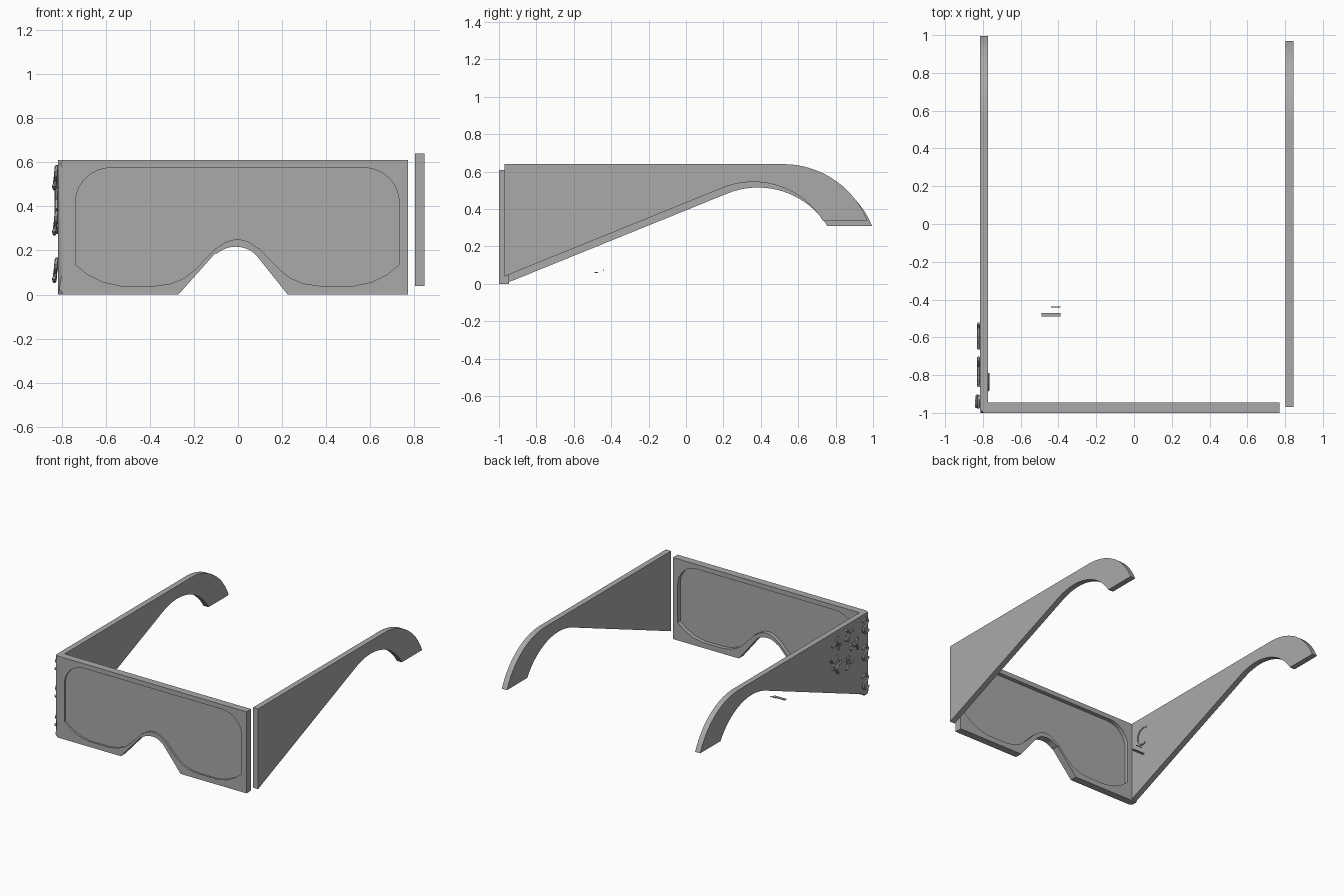
import bpy, bmesh, math
from mathutils import Matrix

cube = bpy.data.objects.get("Cube")
if cube:
    bpy.data.objects.remove(cube, do_unlink=True)

grey = bpy.data.materials.new("plain grey")
grey.diffuse_color = (0.4, 0.4, 0.4, 1)
grey.use_nodes = True
grey.node_tree.nodes["Principled BSDF"].inputs["Base Color"].default_value = (0.4, 0.4, 0.4, 1)

# 2D plane to world: XZ plates extrude along y, YZ plates extrude along x
XZ = Matrix(((1, 0, 0, 0), (0, 0, -1, 0), (0, 1, 0, 0), (0, 0, 0, 1)))
YZ = Matrix(((0, 0, 1, 0), (1, 0, 0, 0), (0, 1, 0, 0), (0, 0, 0, 1)))


def arc(cx, cy, rx, ry, a0, a1, n=12):
    return [(cx + rx * math.cos(math.radians(a0 + (a1 - a0) * i / n)),
             cy + ry * math.sin(math.radians(a0 + (a1 - a0) * i / n))) for i in range(n + 1)]


def curve_mesh(name, loops, closed, matrix, **settings):
    """Turn poly splines into a mesh object."""
    cu = bpy.data.curves.new(name, "CURVE")
    for key, value in settings.items():
        setattr(cu, key, value)
    for loop in loops:
        sp = cu.splines.new("POLY")
        sp.points.add(len(loop) - 1)
        for p, co in zip(sp.points, loop):
            p.co = (*co, 0, 1) if len(co) == 2 else (*co, 1)
        sp.use_cyclic_u = closed
    tmp = bpy.data.objects.new(name + "_curve", cu)
    bpy.context.collection.objects.link(tmp)
    bpy.context.view_layer.update()
    me = bpy.data.meshes.new_from_object(tmp.evaluated_get(bpy.context.evaluated_depsgraph_get()))
    bpy.data.objects.remove(tmp, do_unlink=True)
    me.transform(matrix)
    bm = bmesh.new()
    bm.from_mesh(me)
    bmesh.ops.remove_doubles(bm, verts=bm.verts, dist=0.0001)
    bmesh.ops.recalc_face_normals(bm, faces=bm.faces)
    bm.to_mesh(me)
    bm.free()
    me.materials.clear()
    me.materials.append(grey)
    ob = bpy.data.objects.new(name, me)
    bpy.context.collection.objects.link(ob)
    return ob


def plate(name, loops, plane, lo, hi):
    shift = (0, (lo + hi) / 2, 0) if plane is XZ else ((lo + hi) / 2, 0, 0)
    return curve_mesh(name, loops, True, Matrix.Translation(shift) @ plane,
                      dimensions="2D", fill_mode="BOTH", extrude=(hi - lo) / 2)


def strokes(name, lines, radius):
    return curve_mesh(name, lines, False, Matrix(), dimensions="3D", fill_mode="FULL",
                      bevel_depth=radius, bevel_resolution=1, use_fill_caps=True)


# Front frame with nose notch and one wide opening
outline = [(-0.815, 0), (-0.27, 0), (-0.105, 0.185)]
outline += arc(-0.01, 0.12, 0.115, 0.097, 136, 44, 10)
outline += [(0.085, 0.175), (0.225, 0), (0.77, 0), (0.77, 0.61), (-0.815, 0.61)]
half = arc(0.57, 0.42, 0.163, 0.155, 90, 0)
half += [(0.733, 0.135), (0.68, 0.092), (0.61, 0.057), (0.53, 0.04), (0.37, 0.04),
         (0.30, 0.05), (0.24, 0.075), (0.19, 0.115), (0.10, 0.208)]
half += arc(0, 0.13, 0.12, 0.12, 48, 90, 6)
opening = half + [(-x, z) for x, z in reversed(half[:-1])]
opening = [(x - 0.003, z) for x, z in opening]
frame = plate("front_frame", [outline, opening], XZ, -1, -0.945)

# Round the hinge corner of the frame
bm = bmesh.new()
bm.from_mesh(frame.data)
corner = [e for e in bm.edges if all(v.co.x < -0.81 and v.co.y < -0.99 for v in e.verts)]
bmesh.ops.bevel(bm, geom=corner, offset=0.02, segments=4, profile=0.5, affect="EDGES")
bm.to_mesh(frame.data)
bm.free()

# Thin lens sheet inside the opening
plate("lens", [opening], XZ, -0.987, -0.975)

# Temples: straight top, tapering bottom and hooked ear end
temple = [(-0.97, 0.04), (-0.97, 0.64)]
temple += arc(0.52, 0.1525, 0.4875, 0.4875, 90, 22.6, 20)
temple += arc(0.36, 0.1085, 0.4365, 0.4365, 32, 111.5, 20)
plate("left_temple", [temple], YZ, 0.803, 0.845)
plate("right_temple", [[(y + 0.025, z - 0.03) for y, z in temple]], YZ, -0.815, -0.773)

# Ring of curved rays in relief on the outer face of the right temple
rays = []
for i in range(11):
    a = 2 * math.pi * i / 11
    ray = []
    for j in range(6):
        t = j / 5
        r = 0.075 + 0.085 * t
        b = a + 0.35 * math.sin(t * math.pi) * (1 if i % 2 else -1)
        ray.append((-0.822, -0.695 + 1.05 * r * math.cos(b), 0.43 + 0.95 * r * math.sin(b)))
    rays.append(ray)
strokes("ray_ornament", rays, 0.009)

# Three hooked curls stacked near the hinge corner
curls = []
for z0 in (0.53, 0.325, 0.11):
    top = arc(-0.94, z0 + 0.025, 0.03, 0.025, 20, 270, 8)
    low = arc(-0.94, z0 - 0.025, 0.03, 0.025, 90, -160, 8)
    pts = top + low[1:]
    curls.append([(-0.82 - 0.014 * (i / (len(pts) - 1)), y, z) for i, (y, z) in enumerate(pts)])
strokes("corner_curls", curls, 0.009)

# Open arc in shallow relief on the inner face of the right temple
strokes("inner_arc", [[(-0.773, y, z) for y, z in arc(-0.82, 0.46, 0.06, 0.065, 60, 290, 14)]], 0.007)

# Two small loose slivers behind the frame
for name, size, loc in (("long_sliver", (0.10, 0.02, 0.005), (-0.44, -0.48, 0.06)),
                        ("short_sliver", (0.05, 0.005, 0.005), (-0.415, -0.44, 0.075))):
    bpy.ops.mesh.primitive_cube_add(size=1, location=loc)
    ob = bpy.context.object
    ob.name = name
    ob.scale = size
    ob.data.materials.append(grey)

# Smooth the curves, keep the edges crisp
bpy.ops.object.select_all(action="DESELECT")
for ob in bpy.context.scene.objects:
    if ob.type == "MESH" and grey.name in ob.data.materials:
        ob.select_set(True)
        bpy.context.view_layer.objects.active = ob
bpy.ops.object.shade_smooth_by_angle(angle=math.radians(30))
